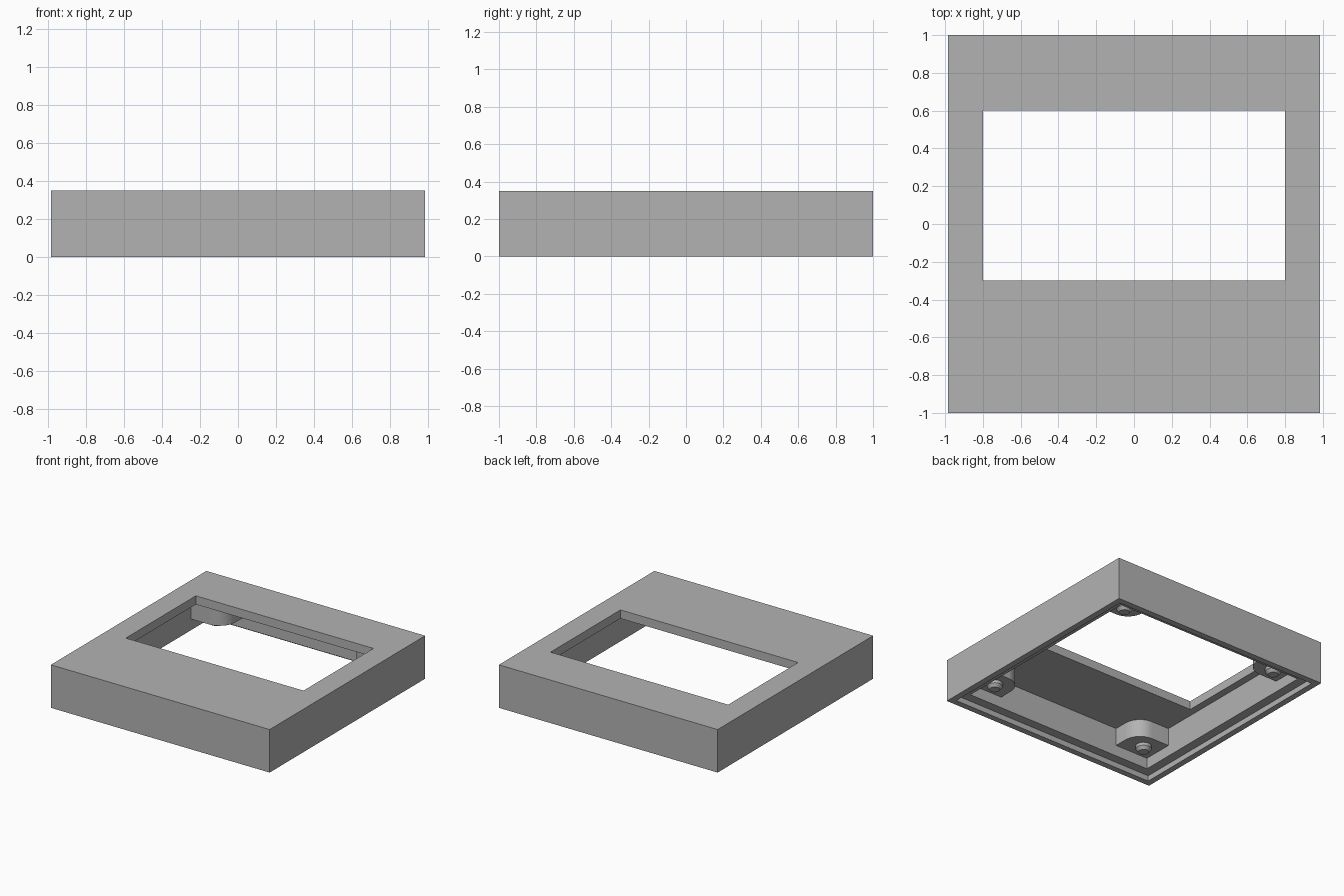
import bpy, bmesh, math

cube = bpy.data.objects.get("Cube")
if cube:
    bpy.data.objects.remove(cube, do_unlink=True)

grey = bpy.data.materials.new("plain_grey")
grey.use_nodes = True
colour = (0.45, 0.45, 0.45, 1)
grey.diffuse_color = colour
grey.node_tree.nodes["Principled BSDF"].inputs["Base Color"].default_value = colour

HX, HY, TOP = 0.985, 1.0, 0.35      # outer half sizes and height
LIP, WALL = 0.05, 0.125             # rim lip and full wall thickness
STEP, CEIL = 0.045, 0.28            # ledge height and underside of the top plate
BOSS_Z = 0.135


def add_object(name, bm):
    bmesh.ops.recalc_face_normals(bm, faces=bm.faces)
    mesh = bpy.data.meshes.new(name)
    bm.to_mesh(mesh)
    bm.free()
    mesh.materials.append(grey)
    obj = bpy.data.objects.new(name, mesh)
    bpy.context.collection.objects.link(obj)
    return obj


def loft(bm, rings, closed=False):
    loops = [[bm.verts.new(p) for p in ring] for ring in rings]
    pairs = list(zip(loops, loops[1:]))
    if closed:
        pairs.append((loops[-1], loops[0]))
    for a, b in pairs:
        for i in range(len(a)):
            j = (i + 1) % len(a)
            bm.faces.new((a[i], a[j], b[j], b[i]))
    return loops


def rect(z, inset=0.0):
    x, y = HX - inset, HY - inset
    return [(-x, -y, z), (x, -y, z), (x, y, z), (-x, y, z)]


def window(z):
    return [(-0.8, -0.3, z), (0.8, -0.3, z), (0.8, 0.6, z), (-0.8, 0.6, z)]


# Hollow cover with a window and a stepped lower rim
bm = bmesh.new()
loft(bm, [rect(TOP), window(TOP), window(CEIL), rect(CEIL, WALL), rect(STEP, WALL),
          rect(STEP, LIP), rect(0, LIP), rect(0)], closed=True)
add_object("cover_shell", bm)


def smooth(obj):
    bpy.ops.object.select_all(action="DESELECT")
    obj.select_set(True)
    bpy.context.view_layer.objects.active = obj
    bpy.ops.object.shade_smooth_by_angle(angle=math.radians(30))


def corner_boss(name, sx, sy):
    # Block against both walls, rounded on its inward corner
    cx, cy = HX - WALL, HY - WALL
    w, d, r = 0.3, 0.25, 0.14
    outline = [(0, 0), (w, 0)]
    for i in range(13):
        a = math.pi / 2 * i / 12
        outline.append((w - r + r * math.cos(a), d - r + r * math.sin(a)))
    outline.append((0, d))
    bm = bmesh.new()
    rings = loft(bm, [[(sx * (cx - u), sy * (cy - v), z) for u, v in outline]
                      for z in (BOSS_Z, CEIL)])
    for ring in rings:
        bm.faces.new(ring)
    smooth(add_object(name, bm))


def peg(name, sx, sy):
    # Short stud with a tapered tip
    bm = bmesh.new()
    rings = loft(bm, [[(sx * 0.725 + r * math.cos(math.tau * i / 24),
                        sy * 0.753 + r * math.sin(math.tau * i / 24), z) for i in range(24)]
                      for r, z in ((0.06, BOSS_Z), (0.06, 0.11), (0.04, 0.085))])
    bm.faces.new(rings[0])
    bm.faces.new(rings[-1])
    smooth(add_object(name, bm))


for side, sx in (("left", 1), ("right", -1)):
    for end, sy in (("front", -1), ("back", 1)):
        corner_boss(f"{end}_{side}_boss", sx, sy)
        peg(f"{end}_{side}_peg", sx, sy)
